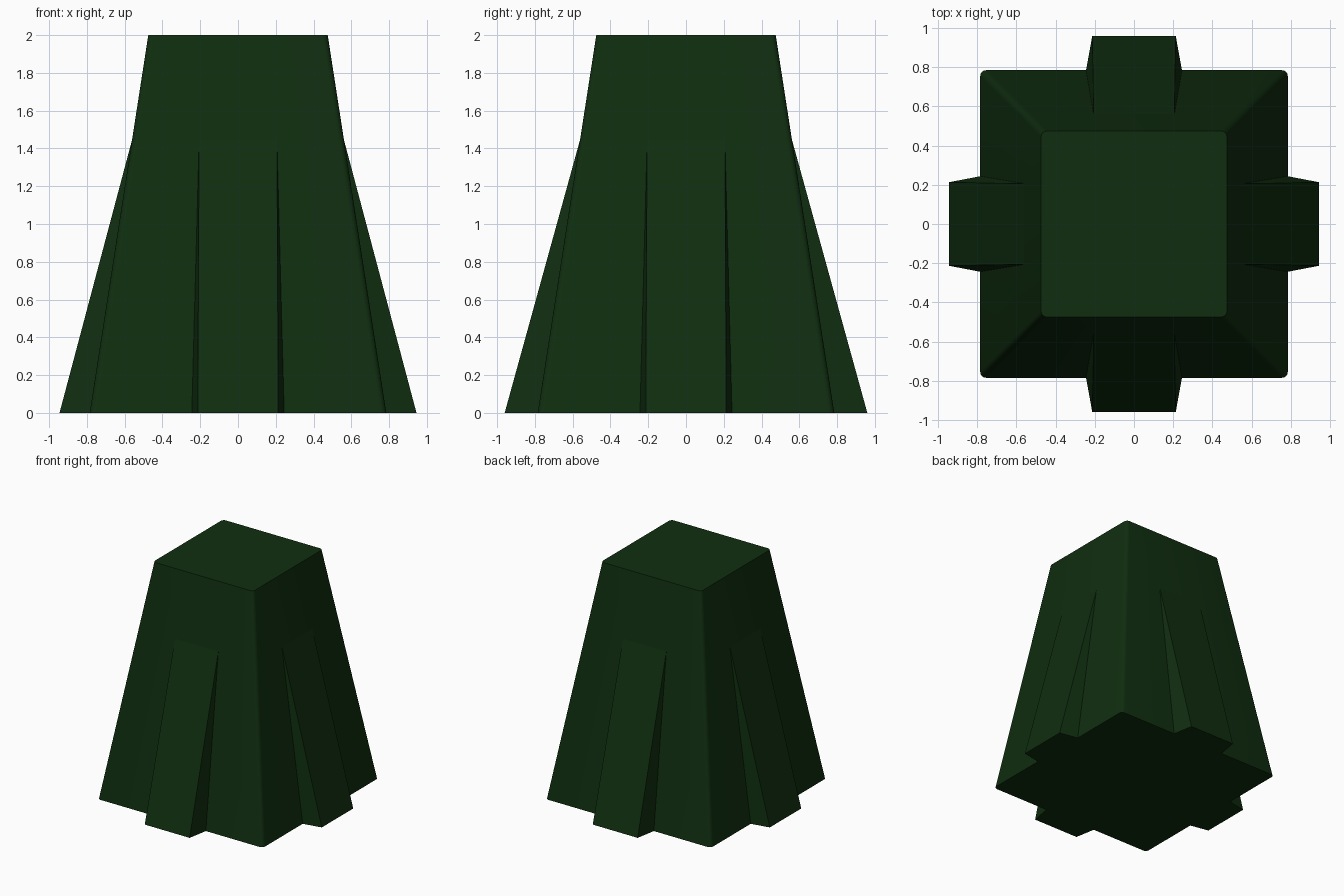
import bpy, bmesh, math
from mathutils import Matrix

cube = bpy.data.objects.get("Cube")
if cube:
    bpy.data.objects.remove(cube, do_unlink=True)

HEIGHT = 2.0

green = bpy.data.materials.new("dark_green")
green.use_nodes = True
color = (0.005, 0.027, 0.005, 1)
green.diffuse_color = color
green.node_tree.nodes["Principled BSDF"].inputs["Base Color"].default_value = color


def finish(name, bm):
    bmesh.ops.recalc_face_normals(bm, faces=bm.faces)
    mesh = bpy.data.meshes.new(name)
    bm.to_mesh(mesh)
    bm.free()
    mesh.materials.append(green)
    obj = bpy.data.objects.new(name, mesh)
    bpy.context.collection.objects.link(obj)
    return obj


# Tapered square body with softly rounded upright corners
bm = bmesh.new()
bmesh.ops.create_cone(bm, cap_ends=True, segments=4, depth=HEIGHT,
                      radius1=0.785 * math.sqrt(2), radius2=0.475 * math.sqrt(2),
                      matrix=Matrix.Translation((0, 0, HEIGHT / 2))
                      @ Matrix.Rotation(math.pi / 4, 4, "Z"))
uprights = [e for e in bm.edges if abs(e.verts[0].co.z - e.verts[1].co.z) > 1]
bmesh.ops.bevel(bm, geom=uprights, offset=0.03, segments=4, profile=0.5,
                affect="EDGES")
body = finish("body", bm)
bpy.ops.object.select_all(action="DESELECT")
body.select_set(True)
bpy.context.view_layer.objects.active = body
bpy.ops.object.shade_smooth_by_angle(angle=math.radians(40))


# Wedge-shaped buttress flaring out of each side, its root buried in the body
def buttress(name, reach, turn):
    bm = bmesh.new()
    rows = []
    for half, y, z in ((0.213, reach, 0), (0.26, 0.7, 0), (0.206, 0.557, 1.46)):
        rows.append([bm.verts.new((s * half, -y, z)) for s in (-1, 1)])
    for a, b in ((0, 1), (1, 2), (2, 0)):
        bm.faces.new((rows[a][0], rows[a][1], rows[b][1], rows[b][0]))
    for side in (0, 1):
        bm.faces.new([row[side] for row in rows])
    bm.transform(Matrix.Rotation(turn * math.pi / 2, 4, "Z"))
    finish(name, bm)


for i, side in enumerate(("front", "left", "back", "right")):
    buttress(side + "_buttress", 0.945 if i % 2 else 0.96, i)
